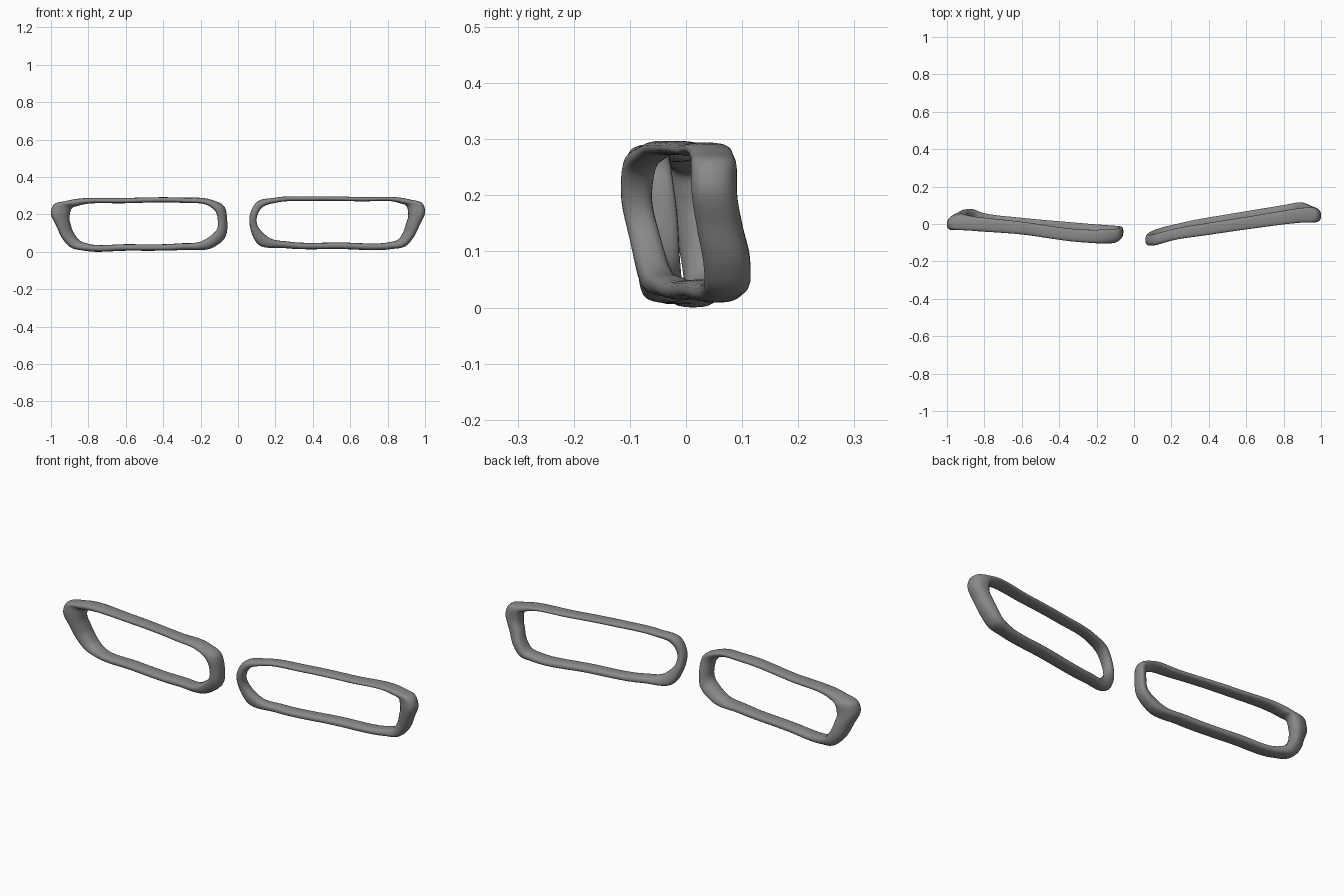
import bpy, bmesh, math
from mathutils import Vector

# Stations: outer x, outer z, inner x, inner z, middle y, depth, outer edge shift in y
LEFT = [
    (-1.00, 0.215, -0.900, 0.195, 0.012, 0.082, -0.014),
    (-0.988, 0.250, -0.892, 0.228, 0.012, 0.080, -0.012),
    (-0.92, 0.272, -0.855, 0.246, 0.005, 0.078, -0.004),
    (-0.60, 0.288, -0.600, 0.260, -0.022, 0.068, 0.0),
    (-0.30, 0.290, -0.300, 0.262, -0.062, 0.068, 0.0),
    (-0.14, 0.278, -0.160, 0.248, -0.067, 0.072, 0.008),
    (-0.075, 0.245, -0.120, 0.215, -0.063, 0.070, 0.012),
    (-0.058, 0.170, -0.108, 0.165, -0.054, 0.070, 0.012),
    (-0.070, 0.075, -0.120, 0.110, -0.050, 0.072, 0.012),
    (-0.13, 0.025, -0.180, 0.064, -0.045, 0.076, 0.006),
    (-0.30, 0.010, -0.320, 0.045, -0.030, 0.074, 0.0),
    (-0.60, 0.006, -0.600, 0.041, -0.003, 0.072, 0.0),
    (-0.82, 0.006, -0.800, 0.043, 0.022, 0.076, 0.0),
    (-0.895, 0.024, -0.850, 0.064, 0.038, 0.082, -0.006),
    (-0.935, 0.065, -0.878, 0.102, 0.036, 0.082, -0.010),
    (-0.970, 0.135, -0.894, 0.145, 0.025, 0.082, -0.014),
]
RIGHT = [
    (1.00, 0.225, 0.910, 0.205, 0.050, 0.080, -0.006),
    (0.988, 0.257, 0.905, 0.238, 0.050, 0.080, -0.006),
    (0.92, 0.280, 0.865, 0.260, 0.046, 0.078, 0.0),
    (0.65, 0.293, 0.650, 0.270, 0.012, 0.068, 0.0),
    (0.40, 0.297, 0.400, 0.272, -0.026, 0.064, 0.0),
    (0.20, 0.290, 0.210, 0.264, -0.058, 0.060, 0.0),
    (0.10, 0.266, 0.130, 0.238, -0.083, 0.060, 0.0),
    (0.064, 0.200, 0.102, 0.190, -0.088, 0.055, 0.0),
    (0.070, 0.110, 0.110, 0.130, -0.072, 0.056, 0.0),
    (0.105, 0.042, 0.160, 0.080, -0.056, 0.060, 0.0),
    (0.25, 0.020, 0.270, 0.055, -0.025, 0.066, 0.0),
    (0.55, 0.015, 0.550, 0.050, 0.025, 0.070, 0.0),
    (0.82, 0.015, 0.810, 0.052, 0.066, 0.076, 0.0),
    (0.895, 0.030, 0.858, 0.068, 0.074, 0.082, -0.003),
    (0.935, 0.072, 0.882, 0.104, 0.072, 0.082, -0.005),
    (0.970, 0.140, 0.898, 0.150, 0.060, 0.080, -0.006),
]

# Dark grey for both surrounds
DARK = bpy.data.materials.new("dark_grey")
DARK.diffuse_color = (0.25, 0.25, 0.25, 1)


def smooth_loop(points, steps):
    """Closed curve through the stations, eased by chord length."""
    n = len(points)
    knots = [math.dist(points[i][:2], points[(i + 1) % n][:2]) for i in range(n)]
    result = []
    for i in range(n):
        a, b, c, d = (points[(i + k) % n] for k in (-1, 0, 1, 2))
        h0, h1, h2 = knots[i - 1], knots[i], knots[(i + 1) % n]
        for s in range(steps):
            t = s / steps
            row = []
            for p, q, r, w in zip(a, b, c, d):
                v0, v1, v2 = (q - p) / h0, (r - q) / h1, (w - r) / h2
                m0 = h1 * (v0 * h1 + v1 * h0) / (h0 + h1)
                m1 = h1 * (v1 * h2 + v2 * h1) / (h1 + h2)
                row.append((2*t**3 - 3*t*t + 1) * q + (t**3 - 2*t*t + t) * m0
                           + (3*t*t - 2*t**3) * r + (t**3 - t*t) * m1)
            result.append(row)
    return result


def rounded(v, power=0.8):
    return math.copysign(abs(v) ** power, v)


def make_frame(name, stations, sides=20):
    bm = bmesh.new()
    rings = []
    for ox, oz, ix, iz, y, depth, shift in smooth_loop(stations, 8):
        outer, inner = Vector((ox, y + shift, oz)), Vector((ix, y - shift, iz))
        mid, half = (outer + inner) / 2, (outer - inner) / 2
        ring = []
        for k in range(sides):
            a = math.tau * k / sides
            p = mid + half * rounded(math.cos(a))
            p.y += depth / 2 * rounded(math.sin(a))
            ring.append(bm.verts.new(p))
        rings.append(ring)
    for i, ring in enumerate(rings):
        nxt = rings[(i + 1) % len(rings)]
        for k in range(sides):
            j = (k + 1) % sides
            bm.faces.new((ring[k], ring[j], nxt[j], nxt[k]))
    bmesh.ops.recalc_face_normals(bm, faces=bm.faces)
    for f in bm.faces:
        f.smooth = True
    mesh = bpy.data.meshes.new(name)
    bm.to_mesh(mesh)
    bm.free()
    mesh.materials.append(DARK)
    obj = bpy.data.objects.new(name, mesh)
    bpy.context.collection.objects.link(obj)
    return obj


# Two separate rounded surrounds
make_frame("left_surround", LEFT)
make_frame("right_surround", RIGHT)
